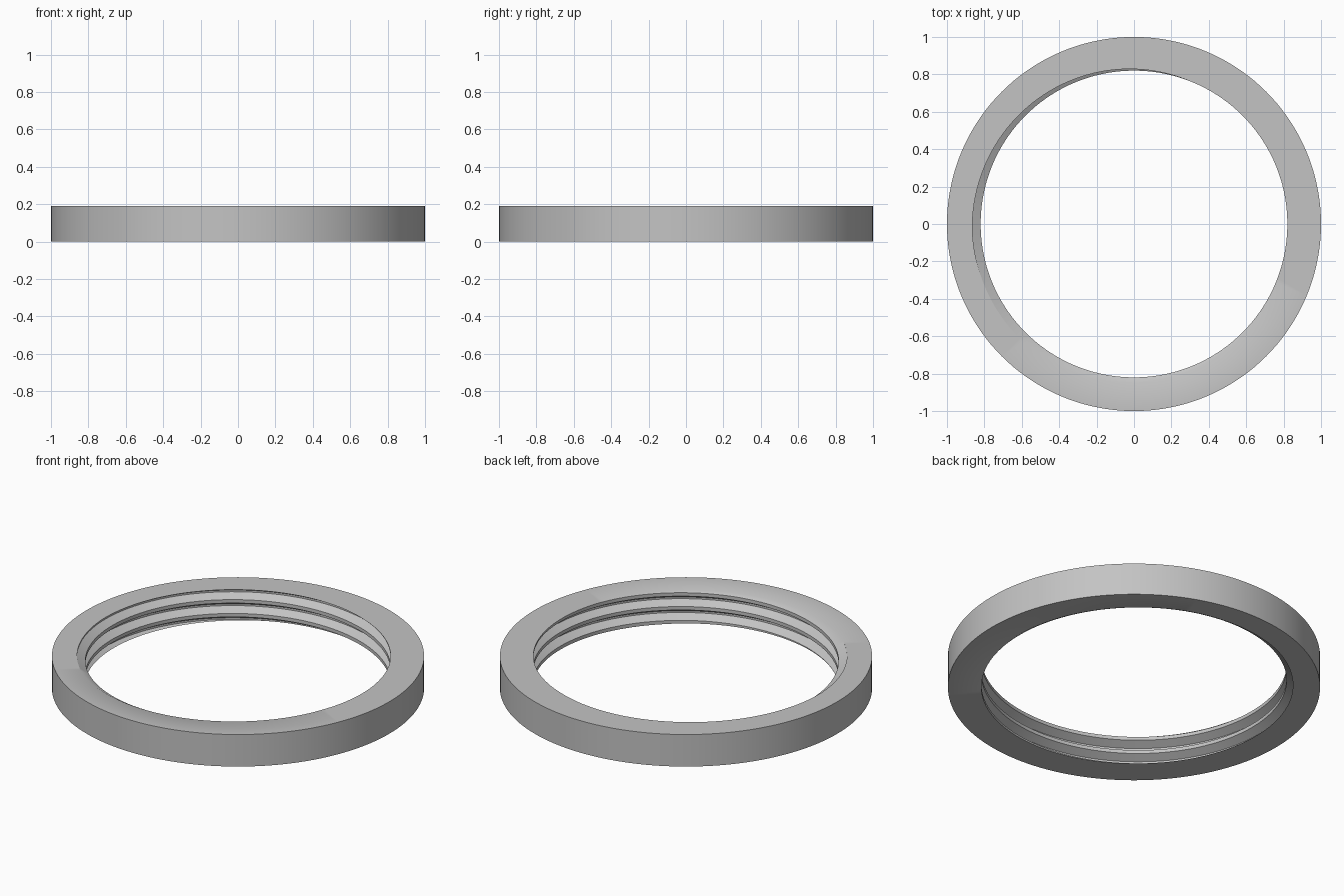
import bpy, bmesh, math

if "Cube" in bpy.data.objects:
    bpy.data.objects.remove(bpy.data.objects["Cube"])

HEIGHT = 0.19        # ring height
R_OUT = 1.0          # outer wall radius
R_CREST = 0.82       # inner radius at thread crests
R_ROOT = 0.865       # inner radius at thread roots
PITCH = 0.082
N = 144              # segments per turn
PHASE = 204.3        # angle at which the groove meets the top face

bm = bmesh.new()

# Internal right-handed thread: trapezoid profile swept along a helix
profile = [(-0.375, R_CREST), (-0.0625, R_ROOT), (0.0625, R_ROOT),
           (0.375, R_CREST), (0.625, R_CREST)]
rows = []
for i in range(-5 * N, 2 * N + 1):
    deg = i * 360 / N
    a = math.radians(deg)
    zc = HEIGHT + PITCH * (deg - PHASE) / 360
    rows.append([bm.verts.new((r * math.cos(a), r * math.sin(a), zc + k * PITCH))
                 for k, r in profile])
for r0, r1 in zip(rows, rows[1:]):
    for j in range(len(profile) - 1):
        bm.faces.new((r0[j], r1[j], r1[j + 1], r0[j + 1]))
bmesh.ops.remove_doubles(bm, verts=bm.verts[:], dist=1e-5)

# Trim the thread flush with the two end faces
for z, side in ((0, -1), (HEIGHT, 1)):
    bmesh.ops.bisect_plane(bm, geom=bm.verts[:] + bm.edges[:] + bm.faces[:], dist=1e-5,
                           plane_co=(0, 0, z), plane_no=(0, 0, side), clear_outer=True)

# Plain outer wall
circles = [[bm.verts.new((R_OUT * math.cos(2 * math.pi * i / N),
                          R_OUT * math.sin(2 * math.pi * i / N), z)) for i in range(N)]
           for z in (0, HEIGHT)]
lo, hi = circles
for i in range(N):
    j = (i + 1) % N
    bm.faces.new((lo[i], lo[j], hi[j], hi[i]))

# Flat end faces between outer wall and thread
for z in (0, HEIGHT):
    rim = [e for e in bm.edges if e.is_boundary
           and all(abs(v.co.z - z) < 1e-4 for v in e.verts)]
    bmesh.ops.triangle_fill(bm, edges=rim, use_beauty=True, normal=(0, 0, 1 if z else -1))
bmesh.ops.recalc_face_normals(bm, faces=bm.faces[:])

mesh = bpy.data.meshes.new("threaded_ring")
bm.to_mesh(mesh)
bm.free()
ring = bpy.data.objects.new("threaded_ring", mesh)
bpy.context.collection.objects.link(ring)

grey = bpy.data.materials.new("light_grey")
grey.diffuse_color = (0.55, 0.55, 0.55, 1)
grey.use_nodes = True
grey.node_tree.nodes["Principled BSDF"].inputs["Base Color"].default_value = grey.diffuse_color
mesh.materials.append(grey)

bpy.context.view_layer.objects.active = ring
ring.select_set(True)
bpy.ops.object.shade_smooth_by_angle(angle=math.radians(30))
